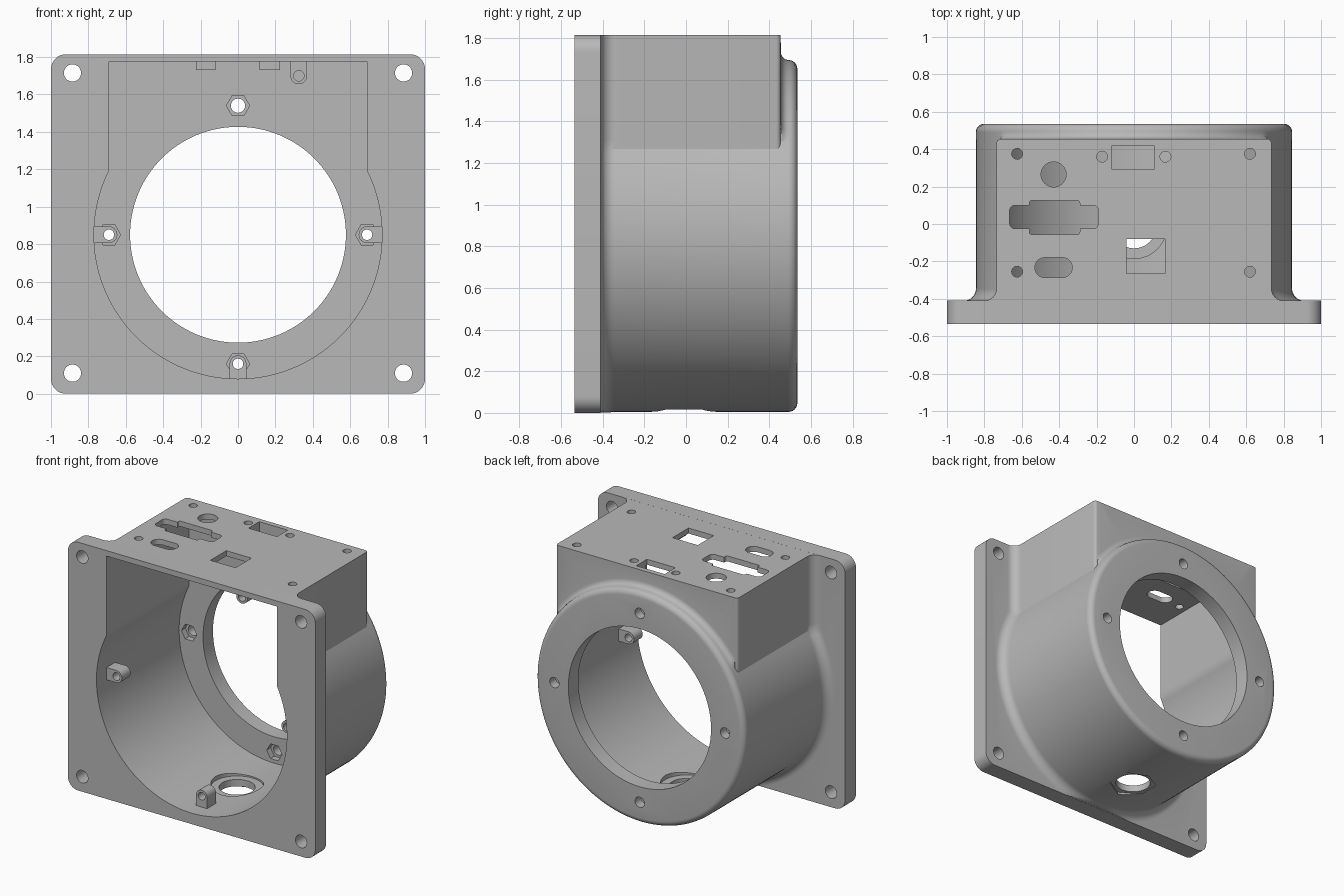
import bpy, bmesh, math
from math import cos, sin, pi

cube = bpy.data.objects.get("Cube")
if cube:
    bpy.data.objects.remove(cube, do_unlink=True)

gray = bpy.data.materials.new("plain_gray")
gray.use_nodes = True
color = (0.48, 0.48, 0.48, 1)
gray.diffuse_color = color
gray.node_tree.nodes["Principled BSDF"].inputs["Base Color"].default_value = color

CZ = 0.85           # height of the drum axis
BACK = 0.455        # rear face of the square housing
END = 0.535         # rear face of the drum


def loft(name, rings):
    """Closed solid through rings that have equal point counts."""
    bm = bmesh.new()
    rows = [[bm.verts.new(p) for p in ring] for ring in rings]
    n = len(rows[0])
    for a, b in zip(rows, rows[1:]):
        for i in range(n):
            j = (i + 1) % n
            bm.faces.new((a[i], a[j], b[j], b[i]))
    bm.faces.new(rows[0])
    bm.faces.new(rows[-1])
    bmesh.ops.recalc_face_normals(bm, faces=bm.faces)
    mesh = bpy.data.meshes.new(name)
    bm.to_mesh(mesh)
    bm.free()
    mesh.materials.append(gray)
    obj = bpy.data.objects.new(name, mesh)
    bpy.context.collection.objects.link(obj)
    return obj


def prism(name, outline, axis, lo, hi):
    place = (lambda u, v, d: (u, d, v)) if axis == "y" else (lambda u, v, d: (u, v, d))
    return loft(name, [[place(u, v, d) for u, v in outline] for d in (lo, hi)])


def ngon(cx, cy, r, n=32, turn=0.0):
    return [(cx + r * cos(turn + 2 * pi * i / n), cy + r * sin(turn + 2 * pi * i / n))
            for i in range(n)]


def rounded(cx, cy, hx, hy, r=0.0, steps=8):
    if r == 0:
        return [(cx - hx, cy - hy), (cx + hx, cy - hy), (cx + hx, cy + hy), (cx - hx, cy + hy)]
    pts = []
    for q, (sx, sy) in enumerate(((1, 1), (-1, 1), (-1, -1), (1, -1))):
        for k in range(steps + 1):
            a = (q + k / steps) * pi / 2
            pts.append((cx + sx * (hx - r) + r * cos(a), cy + sy * (hy - r) + r * sin(a)))
    return pts


def keyhole(hw, r, top, y, arch=None):
    """Round below, square above; arch replaces the square by an arc of that radius."""
    start = math.acos(hw / r)
    h = top - CZ
    corner = math.atan2(h, hw)
    low, side, roof = 96, 10, 40
    ring = []
    for i in range(low + 1):
        a = pi - start + (pi + 2 * start) * i / low
        ring.append((r * cos(a), y, max(CZ + r * sin(a), 0.001)))
    angles = [start + (corner - start) * i / side for i in range(1, side + 1)]
    angles += [corner + (pi - 2 * corner) * i / roof for i in range(1, roof)]
    angles += [pi - a for a in reversed(angles[:side])]
    for a in angles:
        c, s = cos(a), sin(a)
        if arch:
            x, z = arch * c, arch * s
            x = max(-hw, min(hw, x)) if arch > r else x
        else:
            t = min(hw / max(abs(c), 1e-6), h / s)
            x, z = t * c, t * s
        ring.append((x, y, CZ + z))
    return ring


def combine(target, tool, operation):
    mod = target.modifiers.new("combine", "BOOLEAN")
    mod.operation = operation
    mod.solver = "EXACT"
    mod.object = tool
    bpy.context.view_layer.objects.active = target
    bpy.ops.object.modifier_apply(modifier=mod.name)
    bpy.data.objects.remove(tool, do_unlink=True)


# Housing: flared root, square upper half, rounded drum end
HW, R, TOP = 0.735, 0.845, 1.8147
FIL, EDGE, RIM, COVE = 0.065, 0.022, 0.042, 0.04
rings = [keyhole(HW + FIL, R + FIL, TOP, -0.47)]
for k in range(9):
    a = k / 8 * pi / 2
    d = FIL * (1 - sin(a))
    rings.append(keyhole(HW + d, R + d, TOP, -0.41 + FIL * (1 - cos(a))))
for k in range(5):
    a = k / 4 * pi / 2
    rings.append(keyhole(HW - EDGE * (1 - cos(a)), R, TOP, BACK - EDGE * (1 - sin(a))))
hw = HW - EDGE
for k in range(6):
    a = k / 5 * pi / 2
    rings.append(keyhole(hw, R, TOP, BACK + 0.0005 + COVE * (1 - cos(a)),
                         R + COVE * (1 - sin(a)) + 1e-5))
for k in range(7):
    a = k / 6 * pi / 2
    r = R - RIM * (1 - cos(a))
    rings.append(keyhole(hw * r / R, r, TOP, END - RIM * (1 - sin(a)), r))
housing = loft("housing", rings)

# Mounting flange
flange = prism("flange", rounded(0, 0.9075, 1, 0.9075, 0.08), "y", -0.535, -0.41)
combine(housing, flange, "UNION")

# Interior cavity and rear opening
cavity = loft("cavity", [keyhole(0.69, 0.77, 1.775, y) for y in (-0.6, 0.42)])
combine(housing, cavity, "DIFFERENCE")
combine(housing, prism("opening", ngon(0, CZ, 0.577, 128), "y", 0.3, 0.6), "DIFFERENCE")

# Screw lugs just behind the flange: position and outward direction
LUGS = [(0, 0.16, -pi / 2), (-0.69, CZ, pi), (0.69, CZ, 0), (0.325, 1.70, pi / 2)]
for u, v, turn in LUGS:
    local = [(0.045 * cos(a), 0.045 * sin(a)) for a in (pi / 2 + pi * i / 12 for i in range(13))]
    local += [(0.095, -0.045), (0.095, 0.045)]
    outline = [(u + x * cos(turn) - y * sin(turn), v + x * sin(turn) + y * cos(turn))
               for x, y in local]
    combine(housing, prism("lug", outline, "y", -0.42, -0.32), "UNION")
    combine(housing, prism("lug_hole", ngon(u, v, 0.028, 20), "y", -0.45, -0.3), "DIFFERENCE")

# Connector bosses under the roof
for s in (-1, 1):
    boss = prism("boss", rounded(s * 0.17, 0.365, 0.055, 0.07), "z", 1.73, 1.79)
    combine(housing, boss, "UNION")

# Rear screw holes with hexagonal nut pockets
for u, v in ((0, CZ + 0.69), (0, CZ - 0.69), (0.69, CZ), (-0.69, CZ)):
    combine(housing, prism("screw_hole", ngon(u, v, 0.038, 24), "y", 0.35, 0.6), "DIFFERENCE")
    combine(housing, prism("nut_pocket", ngon(u, v, 0.062, 6), "y", 0.35, 0.465), "DIFFERENCE")

# Flange corner holes
for u in (-0.885, 0.885):
    for v in (0.11, 1.715):
        combine(housing, prism("corner_hole", ngon(u, v, 0.046), "y", -0.6, -0.35), "DIFFERENCE")

# Roof cutouts
roof = [ngon(x, y, 0.029, 24) for x in (-0.625, 0.62) for y in (-0.255, 0.375)]
roof += [ngon(x, 0.36, 0.029, 24) for x in (-0.17, 0.168)]
roof += [
    ngon(-0.43, 0.265, 0.067),
    rounded(-0.005, 0.356, 0.115, 0.062),
    rounded(0.063, -0.172, 0.102, 0.092),
    rounded(-0.43, -0.233, 0.1, 0.053, 0.0525),
    rounded(-0.4275, 0.0375, 0.2375, 0.0625, 0.03),
    rounded(-0.425, 0.035, 0.135, 0.09, 0.012),
]
for outline in roof:
    combine(housing, prism("roof_cutout", outline, "z", 1.7, 1.9), "DIFFERENCE")

# Bottom cable port: hex flat outside, counterbore inside
for outline, lo, hi in ((ngon(0, -0.01, 0.165, 6, pi / 2), -0.1, 0.02),
                        (ngon(0, -0.01, 0.175, 48), 0.07, 0.2),
                        (ngon(0, -0.01, 0.12, 48), -0.1, 0.2)):
    combine(housing, prism("port", outline, "z", lo, hi), "DIFFERENCE")

# Smooth curved walls, keep crisp edges
bpy.ops.object.select_all(action="DESELECT")
housing.select_set(True)
bpy.context.view_layer.objects.active = housing
bpy.ops.object.shade_smooth_by_angle(angle=math.radians(28))
